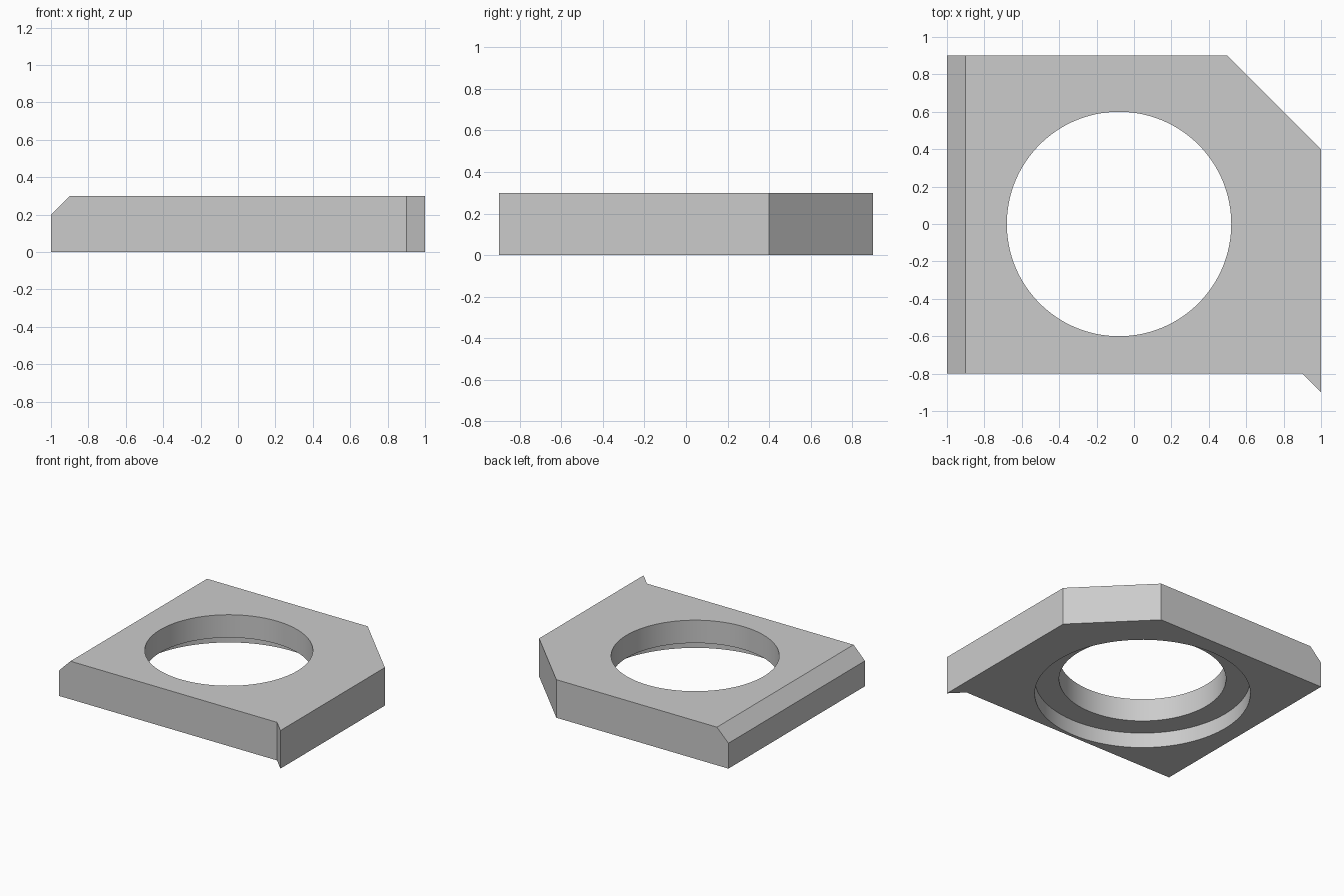
import bpy
import bmesh
import math

cube = bpy.data.objects.get("Cube")
if cube:
    bpy.data.objects.remove(cube, do_unlink=True)

HEIGHT = 0.3
HOLE_X = -0.08

grey = bpy.data.materials.new("light grey")
grey.use_nodes = True
colour = (0.6, 0.6, 0.6, 1)
grey.diffuse_color = colour
grey.node_tree.nodes["Principled BSDF"].inputs["Base Color"].default_value = colour

# Plate outline: clipped back corner, small pointed spur at the front corner
outline = [(-1, -0.8), (0.9, -0.8), (1, -0.9), (1, 0.4), (0.5, 0.9), (-1, 0.9)]
bm = bmesh.new()
base = bm.faces.new([bm.verts.new((x, y, 0)) for x, y in outline])
top = bmesh.ops.extrude_face_region(bm, geom=[base])
top_verts = [g for g in top["geom"] if isinstance(g, bmesh.types.BMVert)]
bmesh.ops.translate(bm, verts=top_verts, vec=(0, 0, HEIGHT))

# Chamfer along the upper edge of the -x side
edge = [e for e in bm.edges
        if all(v.co.x < -0.99 and v.co.z > HEIGHT - 0.01 for v in e.verts)]
bmesh.ops.bevel(bm, geom=edge, offset=0.1, segments=1, affect="EDGES")
bmesh.ops.recalc_face_normals(bm, faces=bm.faces)

mesh = bpy.data.meshes.new("plate")
bm.to_mesh(mesh)
bm.free()
plate = bpy.data.objects.new("plate", mesh)
bpy.context.collection.objects.link(plate)
mesh.materials.append(grey)


def bore(name, radius, bottom, top):
    """Cut a round vertical hole through the plate."""
    bpy.ops.mesh.primitive_cylinder_add(
        vertices=128, radius=radius, depth=top - bottom,
        location=(HOLE_X, 0, (top + bottom) / 2))
    cutter = bpy.context.object
    cutter.name = name
    cutter.hide_render = True
    cutter.data.materials.append(grey)
    mod = plate.modifiers.new(name, "BOOLEAN")
    mod.operation = "DIFFERENCE"
    mod.solver = "EXACT"
    mod.object = cutter
    bpy.ops.object.select_all(action="DESELECT")
    plate.select_set(True)
    bpy.context.view_layer.objects.active = plate
    bpy.ops.object.modifier_apply(modifier=name)
    bpy.data.objects.remove(cutter, do_unlink=True)


# Through hole and wider recess on the underside
bore("through_hole", 0.6, -0.2, 0.5)
bore("underside_recess", 0.775, -0.2, 0.12)

bpy.ops.object.shade_smooth_by_angle(angle=math.radians(30))
